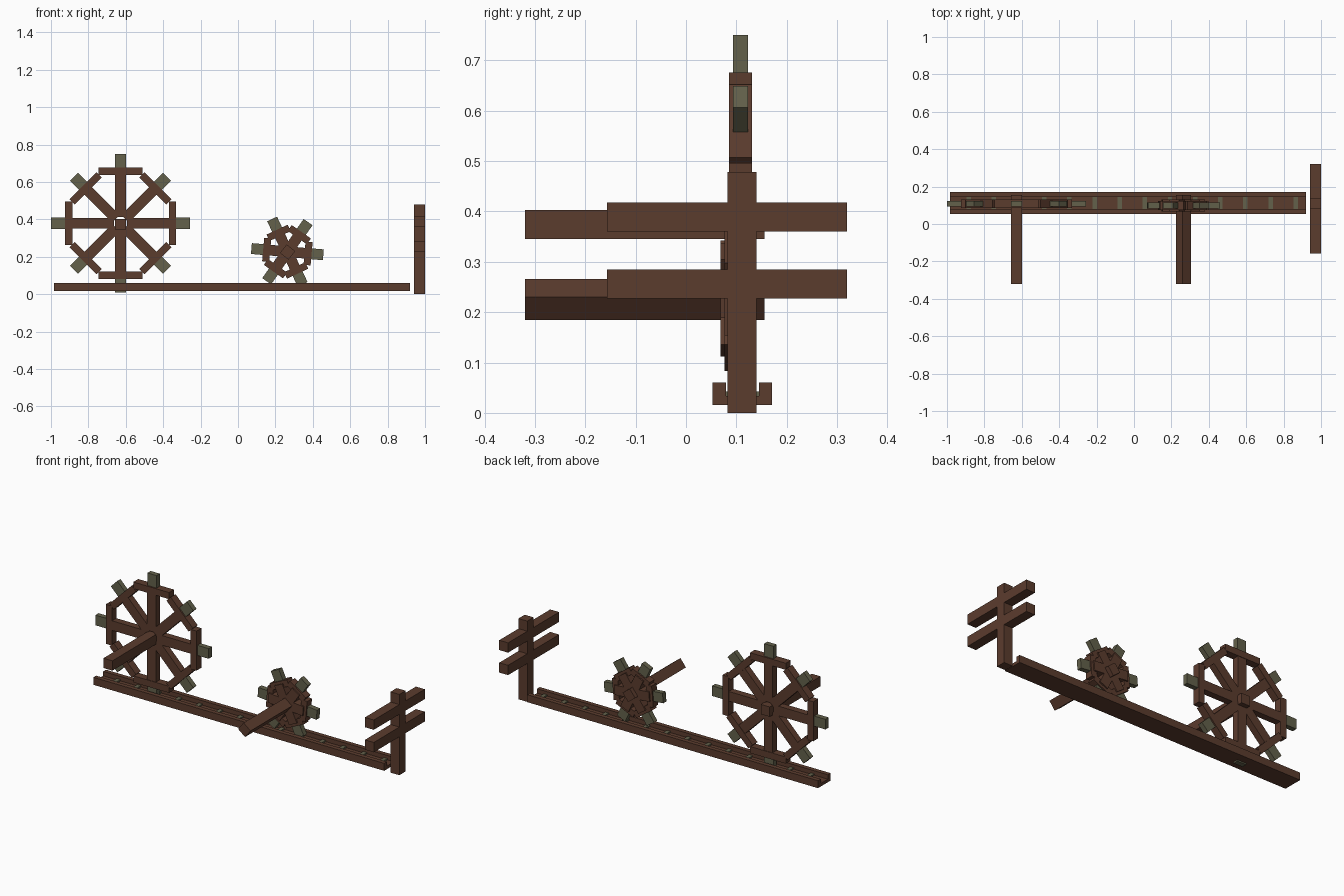
import bpy, math
from mathutils import Matrix, Vector

if "Cube" in bpy.data.objects:
    bpy.data.objects.remove(bpy.data.objects["Cube"], do_unlink=True)


def material(name, rgb):
    m = bpy.data.materials.new(name)
    m.use_nodes = True
    m.diffuse_color = (*rgb, 1)
    bsdf = m.node_tree.nodes["Principled BSDF"]
    bsdf.inputs["Base Color"].default_value = (*rgb, 1)
    bsdf.inputs["Roughness"].default_value = 0.9
    return m


WOOD = material("dark_brown_wood", (0.105, 0.045, 0.027))
MOSS = material("mossy_green_wood", (0.125, 0.119, 0.070))


def beam(name, center, size, mat=WOOD, angle=0.0):
    """Box of the given size, turned by angle (degrees) in the xz plane."""
    bpy.ops.mesh.primitive_cube_add(size=1)
    ob = bpy.context.object
    ob.name = name
    ob.data.transform(Matrix.Diagonal((*size, 1)))
    ob.location = center
    ob.rotation_euler.y = -math.radians(angle)
    ob.data.materials.append(mat)
    return ob


def span(name, lo, hi, mat=WOOD):
    """Upright box between two corners."""
    lo, hi = Vector(lo), Vector(hi)
    return beam(name, (lo + hi) / 2, hi - lo, mat)


def radial(name, hub, angle, r0, r1, depth, width, mat=WOOD):
    """Beam pointing away from a hub, between two radii."""
    a = math.radians(angle)
    center = Vector(hub) + (r0 + r1) / 2 * Vector((math.cos(a), 0, math.sin(a)))
    return beam(name, center, (r1 - r0, depth, width), mat, angle)


# Large eight-paddle wheel; the diagonal arms are slightly shorter
hub = (-0.628, 0.108, 0.379)
for i in range(8):
    diagonal = i % 2
    rim = 0.283 if diagonal else 0.297
    tip = 0.352 if diagonal else 0.371
    radial("large_wheel_spoke", hub, 45 * i, 0.034, rim - 0.02, 0.040, 0.057)
    radial("large_wheel_rim", hub, 45 * i, rim - 0.039, rim, 0.046,
           0.205 if diagonal else 0.234)
    radial("large_wheel_paddle", hub, 45 * i, rim - 0.02, tip, 0.030, 0.060, MOSS)
beam("large_wheel_axle", (-0.628, -0.082, 0.374), (0.058, 0.475, 0.058))

# Small six-paddle wheel with thick spokes that fill its rim
hub = (0.264, 0.099, 0.227)
for i in range(6):
    a = 60 * i - 5
    radial("small_wheel_spoke", hub, a, 0.012, 0.114, 0.062, 0.057)
    radial("small_wheel_rim", hub, a, 0.092, 0.130, 0.046, 0.125)
    radial("small_wheel_paddle", hub, a, 0.115, 0.193, 0.030, 0.058, MOSS)
beam("small_wheel_axle", (0.265, -0.082, 0.225), (0.058, 0.475, 0.058), angle=52)

# Water trough: floor, two side walls and cross slats
span("trough_floor", (-0.984, 0.053, 0.016), (0.92, 0.171, 0.034))
for y in (0.053, 0.145):
    span("trough_wall", (-0.984, y, 0.034), (0.92, y + 0.026, 0.060))
for i in range(14):
    x = 0.865 - 0.1345 * i
    span("trough_slat", (x - 0.012, 0.079, 0.034), (x + 0.012, 0.145, 0.042), MOSS)

# Post with two cross arms at the end of the trough
span("post", (0.941, 0.082, 0.0), (0.999, 0.140, 0.478))
for z in (0.227, 0.360):
    span("post_cross_arm", (0.941, -0.157, z), (0.999, 0.320, z + 0.058))
